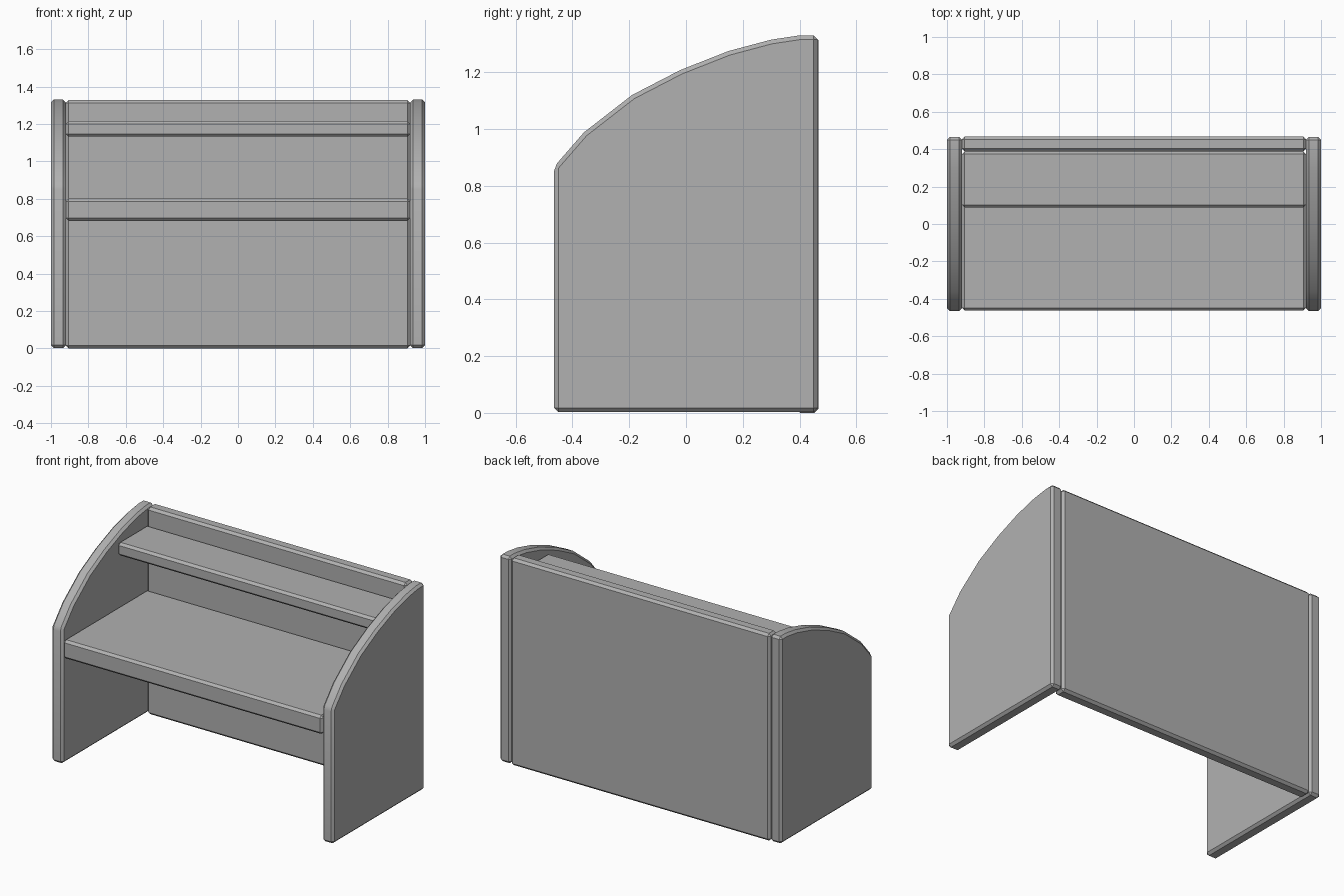
import bpy, bmesh, math

if "Cube" in bpy.data.objects:
    bpy.data.objects.remove(bpy.data.objects["Cube"])

BEVEL = 0.015

# Dark grey finish shared by every board
grey = bpy.data.materials.new("dark_grey")
grey.diffuse_color = (0.44, 0.44, 0.44, 1)
grey.use_nodes = True
grey.node_tree.nodes["Principled BSDF"].inputs["Base Color"].default_value = grey.diffuse_color


def extrude_profile(name, pts, x0, x1):
    """Extrude a (y, z) outline along x and chamfer its sharp edges."""
    bm = bmesh.new()
    face = bm.faces.new([bm.verts.new((x0, y, z)) for y, z in pts])
    ext = bmesh.ops.extrude_face_region(bm, geom=[face])
    verts = [v for v in ext["geom"] if isinstance(v, bmesh.types.BMVert)]
    bmesh.ops.translate(bm, verts=verts, vec=(x1 - x0, 0, 0))
    bmesh.ops.recalc_face_normals(bm, faces=bm.faces)
    mesh = bpy.data.meshes.new(name)
    bm.to_mesh(mesh)
    bm.free()
    mesh.materials.append(grey)
    obj = bpy.data.objects.new(name, mesh)
    bpy.context.collection.objects.link(obj)
    mod = obj.modifiers.new("chamfer", "BEVEL")
    mod.width = BEVEL
    mod.segments = 1
    mod.limit_method = "ANGLE"
    mod.angle_limit = 0.6
    # Apply the chamfer, then smooth only the gentle curve
    bpy.ops.object.select_all(action="DESELECT")
    bpy.context.view_layer.objects.active = obj
    obj.select_set(True)
    bpy.ops.object.modifier_apply(modifier=mod.name)
    bpy.ops.object.shade_smooth_by_angle(angle=math.radians(30))
    return obj


def board(name, y0, y1, z0, z1, half=0.92):
    return extrude_profile(name, [(y0, z0), (y1, z0), (y1, z1), (y0, z1)], -half, half)


# Side panels with the curved upper front edge
outline = [(-0.465, 0.003), (0.465, 0.003), (0.465, 1.33), (0.40, 1.33),
           (0.30, 1.315), (0.15, 1.275), (-0.02, 1.208), (-0.19, 1.12),
           (-0.36, 0.988), (-0.465, 0.867)]
for side, s in (("right", 1), ("left", -1)):
    extrude_profile(side + "_side_panel", outline, s * 0.92, s * 1.0)

# Back panel, desk top and upper shelf
board("back_panel", 0.388, 0.467, 0.0, 1.328)
board("desk_top", -0.463, 0.388, 0.682, 0.802)
board("upper_shelf", 0.087, 0.388, 1.132, 1.216)
